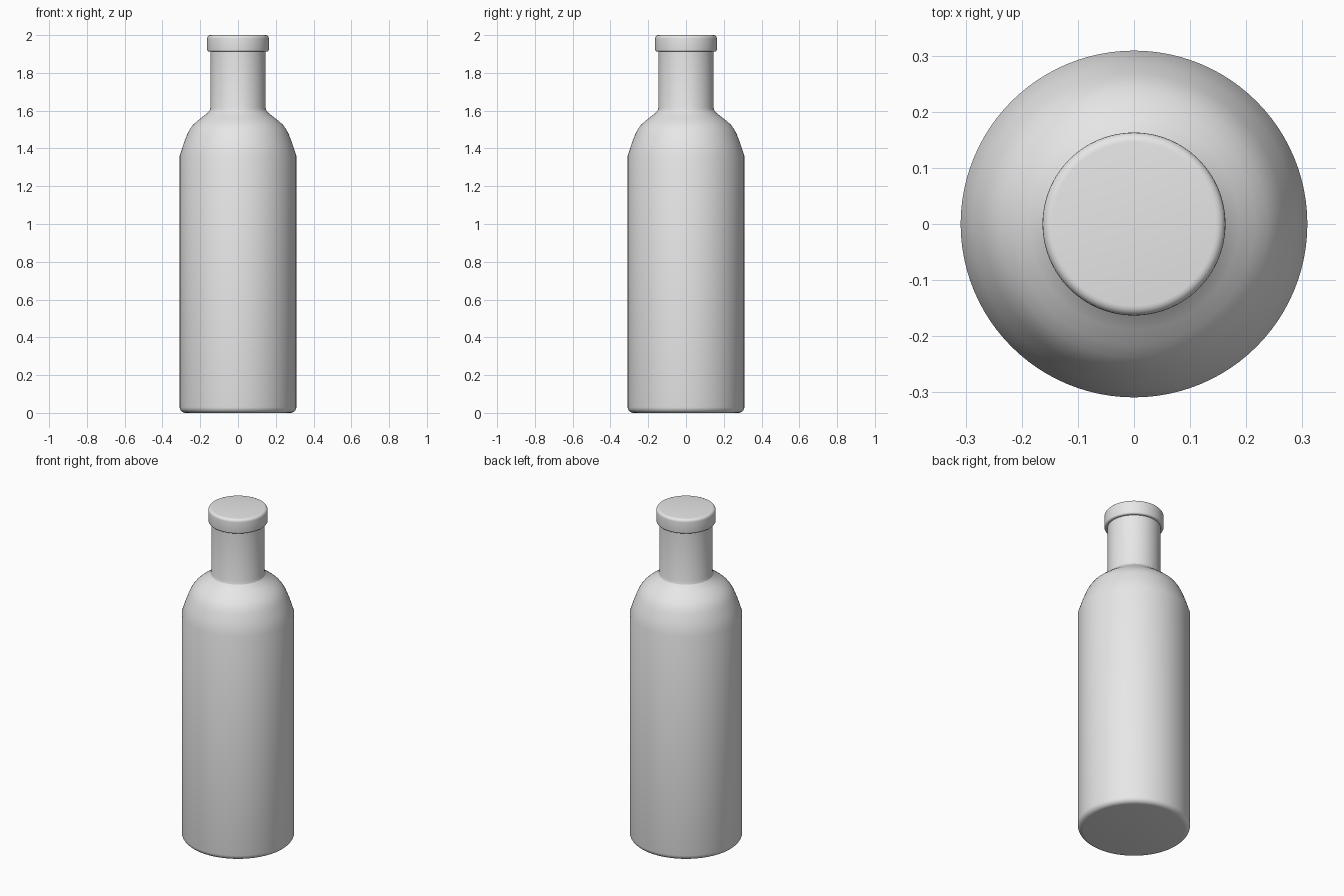
import bpy, bmesh, math

cube = bpy.data.objects.get("Cube")
if cube:
    bpy.data.objects.remove(cube, do_unlink=True)

SEGMENTS = 96

grey = bpy.data.materials.new("plain grey")
grey.use_nodes = True
grey.diffuse_color = (0.8, 0.8, 0.8, 1)
grey.node_tree.nodes["Principled BSDF"].inputs["Base Color"].default_value = grey.diffuse_color


def rounded(cx, cz, radius, start, end, steps=5):
    """Points of a circular arc, angles in degrees."""
    angles = [math.radians(start + (end - start) * i / steps) for i in range(steps + 1)]
    return [(cx + radius * math.cos(a), cz + radius * math.sin(a)) for a in angles]


def lathe(name, profile):
    """Spin a bottom-to-top (radius, height) profile around z and smooth it."""
    bm = bmesh.new()
    verts = [bm.verts.new((r, 0, z)) for r, z in profile]
    edges = [bm.edges.new(pair) for pair in zip(verts, verts[1:])]
    bmesh.ops.spin(bm, geom=verts + edges, cent=(0, 0, 0), axis=(0, 0, 1),
                   angle=math.tau, steps=SEGMENTS)
    bmesh.ops.remove_doubles(bm, verts=bm.verts, dist=0.0001)
    bmesh.ops.recalc_face_normals(bm, faces=bm.faces)
    mesh = bpy.data.meshes.new(name)
    bm.to_mesh(mesh)
    bm.free()
    mesh.materials.append(grey)
    obj = bpy.data.objects.new(name, mesh)
    bpy.context.collection.objects.link(obj)
    bpy.ops.object.select_all(action="DESELECT")
    obj.select_set(True)
    bpy.context.view_layer.objects.active = obj
    bpy.ops.object.shade_smooth_by_angle(angle=math.radians(19))
    return obj


# Body: flat base with a rounded rim, straight wall, domed shoulder, neck
shoulder = [(0.309, 1.36), (0.288, 1.425), (0.268, 1.477), (0.255, 1.502),
            (0.238, 1.525), (0.215, 1.546), (0.188, 1.567), (0.164, 1.585),
            (0.151, 1.6), (0.146, 1.616)]
lathe("bottle_body", [(0, 0)] + rounded(0.279, 0.03, 0.03, -90, 0)
      + shoulder + [(0.146, 1.93), (0, 1.93)])

# Lip: closed collar with softened edges
lathe("bottle_lip", [(0, 1.912)] + rounded(0.153, 1.922, 0.01, -90, 0)
      + rounded(0.146, 1.983, 0.017, 0, 90) + [(0, 2)])
